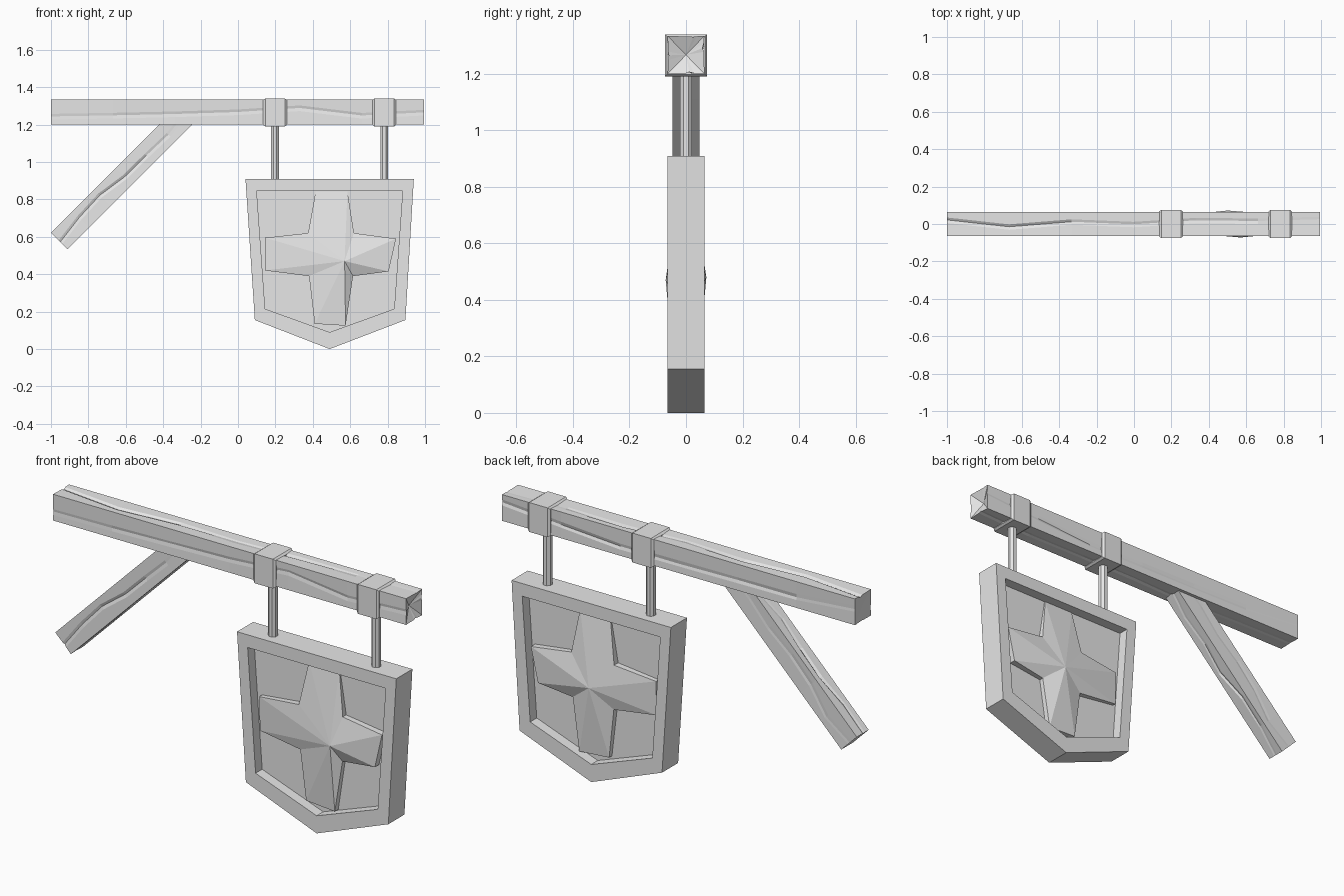
import bpy, bmesh, math, random
from mathutils import Vector

random.seed(4)
if "Cube" in bpy.data.objects:
    bpy.data.objects.remove(bpy.data.objects["Cube"])

grey = bpy.data.materials.new("plain_grey")
grey.use_nodes = True
grey.diffuse_color = (0.8, 0.8, 0.8, 1)
grey.node_tree.nodes["Principled BSDF"].inputs["Base Color"].default_value = (0.8, 0.8, 0.8, 1)


def loft(name, rings, apexes=(None, None)):
    """Skin closed rings; each end is a flat cap or a fan to an apex."""
    bm = bmesh.new()
    loops = [[bm.verts.new(p) for p in ring] for ring in rings]
    n = len(loops[0])
    for a, b in zip(loops, loops[1:]):
        for i in range(n):
            j = (i + 1) % n
            bm.faces.new((a[i], a[j], b[j], b[i]))
    for loop, apex in zip((loops[0], loops[-1]), apexes):
        if apex is None:
            bm.faces.new(loop)
        else:
            tip = bm.verts.new(apex)
            for i in range(n):
                bm.faces.new((loop[i], loop[(i + 1) % n], tip))
    bmesh.ops.recalc_face_normals(bm, faces=bm.faces)
    mesh = bpy.data.meshes.new(name)
    bm.to_mesh(mesh)
    bm.free()
    mesh.materials.append(grey)
    obj = bpy.data.objects.new(name, mesh)
    bpy.context.collection.objects.link(obj)
    return obj


def timber(name, start, end, half_y, half_h, dent, stations=7):
    """Rough hewn square timber with wandering grooves on all four sides."""
    start, end = Vector(start), Vector(end)
    along = (end - start).normalized()
    side = Vector((0, 1, 0))
    up = along.cross(side) * -1
    rings = []
    for s in range(stations):
        centre = start.lerp(end, s / (stations - 1))
        ring = []
        for k in range(4):
            c, q = round(math.cos(k * math.pi / 2)), round(math.sin(k * math.pi / 2))
            groove = random.uniform(-0.4, 0.4)
            depth = random.uniform(0.02, 0.16)
            for t, d in ((-1, 0), (groove - 0.25, 0.03), (groove, depth), (groove + 0.2, 0.02)):
                u, v = c * (1 - d) - q * t, q * (1 - d) + c * t
                ring.append(centre + side * u * half_y + up * v * half_h)
        rings.append(ring)
    return loft(name, rings, (start + along * 0.005, end - along * dent))


# Timbers
timber("beam", (-1, 0, 1.267), (0.995, 0, 1.267), 0.065, 0.067, 0.03)
timber("brace", (-0.955, 0, 0.578), (-0.265, 0, 1.268), 0.048, 0.062, 0.01)

# Collars and hanging rods
for label, x in (("right", 0.198), ("left", 0.782)):
    rings = []
    for dx, h in ((-0.063, 0.067), (-0.052, 0.075), (0.052, 0.075), (0.063, 0.067)):
        rings.append([(x + dx, sy * h, 1.265 + sz * h)
                      for sy, sz in ((-1, -1), (1, -1), (1, 1), (-1, 1))])
    loft(label + "_collar", rings)
    rod = [(0.023 * math.cos((i + 0.5) * math.pi / 4),
            0.023 * math.sin((i + 0.5) * math.pi / 4)) for i in range(8)]
    loft(label + "_rod", [[(x + a, b, z) for a, b in rod] for z in (0.89, 1.21)])

# Shield board, recessed on both faces
outer = [(0.04, 0.91), (0.94, 0.91), (0.895, 0.155), (0.49, 0), (0.09, 0.155)]
inner = [(0.10, 0.845), (0.88, 0.845), (0.835, 0.215), (0.49, 0.09), (0.145, 0.215)]
steps = [(inner, -0.012), (inner, -0.065), (outer, -0.065),
         (outer, 0.065), (inner, 0.065), (inner, 0.012)]
loft("shield_board", [[(x, y, z) for x, z in shape] for shape, y in steps])

# Faceted cross rising from both recesses: x, z, height
cross = [(0.415, 0.843, 0.018), (0.585, 0.843, 0.018), (0.62, 0.62, 0.04),
         (0.845, 0.59, 0.045), (0.805, 0.415, 0.045), (0.615, 0.39, 0.035),
         (0.575, 0.125, 0.04), (0.41, 0.135, 0.035), (0.38, 0.39, 0.04),
         (0.145, 0.42, 0.03), (0.145, 0.595, 0.035), (0.375, 0.62, 0.045)]
loft("shield_cross", [[(x, s * h, z) for x, z, h in cross] for s in (-1, 1)],
     ((0.57, -0.072, 0.47), (0.5, 0.072, 0.48)))
